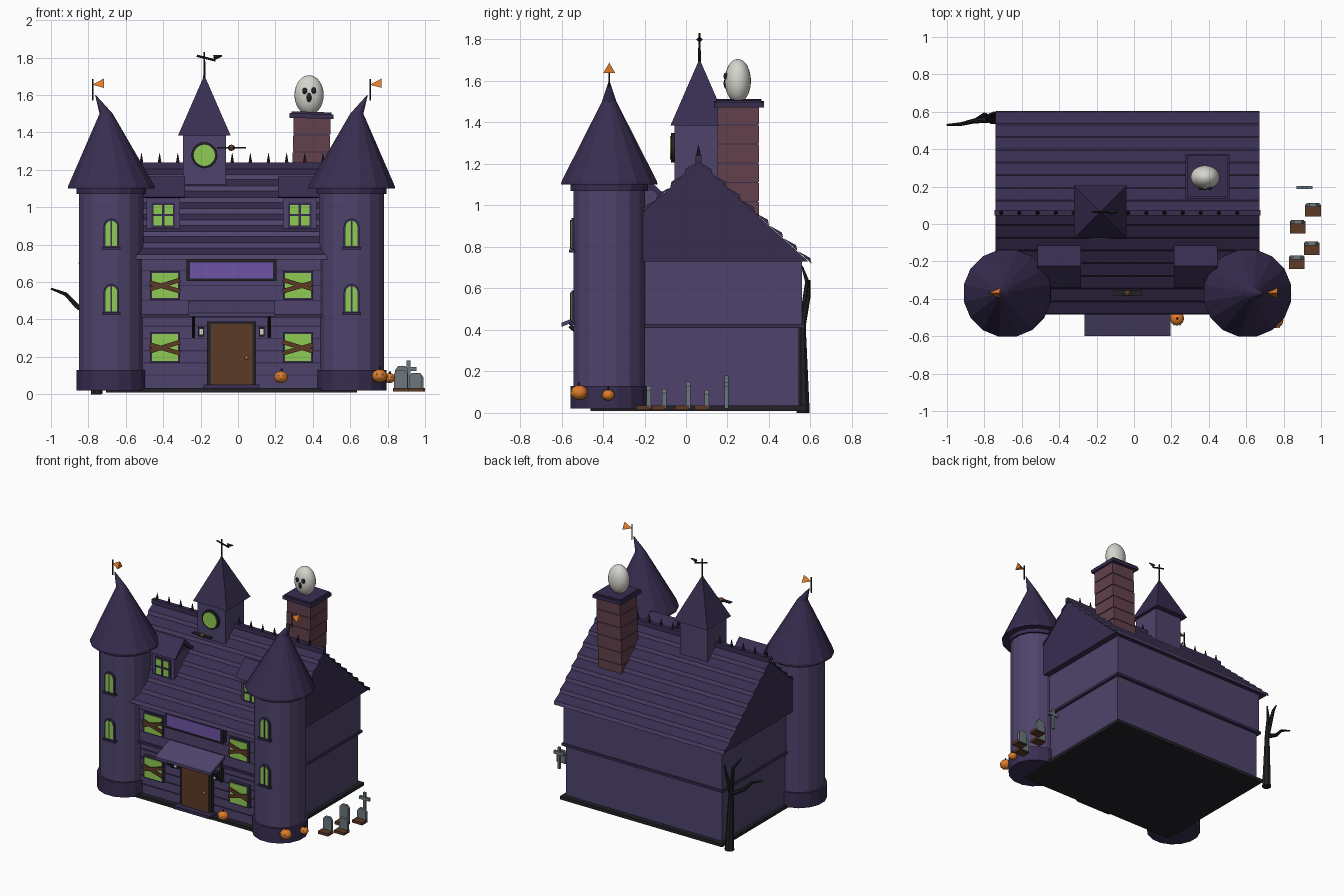
import bpy, bmesh, math
from mathutils import Vector, Matrix

if "Cube" in bpy.data.objects:
    bpy.data.objects.remove(bpy.data.objects["Cube"])

def mat(name, hexcol):
    m = bpy.data.materials.new(name)
    c = [int(hexcol[i:i + 2], 16) / 255 for i in (0, 2, 4)]
    m.diffuse_color = [((v + .055) / 1.055) ** 2.4 if v > .04 else v / 12.92 for v in c] + [1]
    m.use_nodes = True
    m.node_tree.nodes["Principled BSDF"].inputs["Base Color"].default_value = m.diffuse_color
    return m

ROOF = mat("dark purple", "382d50")
WALL = mat("wall purple", "4f446c")
BLACK = mat("near black", "222126")
GREEN = mat("glowing green", "8fcb54")
SIGN = mat("sign violet", "6d53a6")
WOOD = mat("brown wood", "5c3a26")
BRICK = mat("brick", "62414c")
ORANGE = mat("orange", "dc7a2a")
BONE = mat("bone white", "d6d4cd")
STONE = mat("grey stone", "6c777c")
CX = -0.035                      # house centre line

def finish(name, bm, *mats, smooth=False):
    bmesh.ops.recalc_face_normals(bm, faces=bm.faces)
    me = bpy.data.meshes.new(name)
    bm.to_mesh(me)
    bm.free()
    for m in mats:
        me.materials.append(m)
    ob = bpy.data.objects.new(name, me)
    bpy.context.collection.objects.link(ob)
    if smooth:
        for p in me.polygons:
            p.use_smooth = True
    return ob

def extrude(name, pts, axis, a, b, m):
    """Outline in the plane across the axis, filled from a to b."""
    place = {'x': lambda u, v, t: (t, u, v), 'y': lambda u, v, t: (u, t, v)}[axis]
    bm = bmesh.new()
    lo, hi = [[bm.verts.new(place(u, v, t)) for u, v in pts] for t in (a, b)]
    bm.faces.new(lo)
    bm.faces.new(hi)
    n = len(pts)
    for i in range(n):
        bm.faces.new((lo[i], lo[(i + 1) % n], hi[(i + 1) % n], hi[i]))
    return finish(name, bm, m)

def box(name, x0, x1, y0, y1, z0, z1, m, tilt=0):
    c = Vector(((x0 + x1) / 2, (y0 + y1) / 2, (z0 + z1) / 2))
    bm = bmesh.new()
    bmesh.ops.create_cube(bm, size=1, matrix=Matrix.Translation(c) @ Matrix.Rotation(tilt, 4, 'Y')
                          @ Matrix.Diagonal((x1 - x0, y1 - y0, z1 - z0, 1)))
    return finish(name, bm, m)

def ball(name, c, r, m, seg=16, smooth=True):
    bm = bmesh.new()
    bmesh.ops.create_uvsphere(bm, u_segments=seg, v_segments=seg * 2 // 3, radius=1,
                              matrix=Matrix.Translation(c) @ Matrix.Diagonal((*r, 1)))
    return finish(name, bm, m, smooth=smooth)

def rings(name, levels, m, n=16):
    """Upright stack of flat rings given as (x, y, z, radius)."""
    bm = bmesh.new()
    rows = [[bm.verts.new((x + r * math.cos((i + .5) * math.tau / n),
                           y + r * math.sin((i + .5) * math.tau / n), z)) for i in range(n)]
            for x, y, z, r in levels]
    for a, b in zip(rows, rows[1:]):
        for i in range(n):
            bm.faces.new((a[i], a[(i + 1) % n], b[(i + 1) % n], b[i]))
    bm.faces.new(rows[0])
    bm.faces.new(rows[-1])
    return finish(name, bm, m)

def rod(name, a, b, r0, r1, m, n=6):
    a, b = Vector(a), Vector(b)
    bm = bmesh.new()
    rot = (b - a).to_track_quat('Z', 'Y').to_matrix().to_4x4()
    bmesh.ops.create_cone(bm, cap_ends=True, segments=n, radius1=r0, radius2=r1, depth=(b - a).length,
                          matrix=Matrix.Translation((a + b) / 2) @ rot)
    return finish(name, bm, m)

# House body, plinth, ledge and front siding
box("plinth", -.705, .635, -.46, .58, .01, .035, BLACK)
box("lower_wall", -.68, .61, -.42, .545, .035, .42, WALL)
box("upper_wall", -.69, .62, -.43, .56, .42, .74, WALL)
box("ledge", -.70, .63, -.44, .57, .41, .428, ROOF)
for z in (.1, .165, .23, .295, .36):
    box("siding_line", -.52, .45, -.426, -.41, z, z + .007, ROOF)
for z in (.5, .58, .66):
    box("siding_line", -.52, .45, -.433, -.42, z, z + .004, ROOF)

# Main roof with ribbed shingle rows
extrude("roof_core", [(-.47, .73), (.59, .73), (.06, 1.21)], 'x', -.735, .665, ROOF)
ROWS = 8
for s in (-1, 1):
    top, low = Vector((.06, 1.21)), Vector((.06 + s * .545, .72))
    d = (low - top) / ROWS
    nrm = Vector((-d.y * s, d.x * s)).normalized() * .016
    for k in range(ROWS):
        a, b = top + d * k, top + d * (k + 1)
        row = extrude("shingle_row", [a, a + d * .75 + nrm, b], 'x', -.74, .67, ROOF)
        row.data.materials.append(WALL)
        row.data.polygons[3].material_index = 1     # lighter lower lip
box("ridge_cap", -.745, .675, .045, .075, 1.205, 1.24, ROOF)
for i in range(14):
    x = -.71 + i * .097
    if not -.31 < x < -.05:
        rod("ridge_spike", (x, .06, 1.23), (x, .06, 1.29), .013, .001, BLACK)

# Corner towers with bent hats, arched windows and pennants
def arch(w, z0, z1, cx):
    pts = [(cx - w, z0), (cx + w, z0)]
    return pts + [(cx + w * math.cos(t * math.pi / 8), z1 - w + w * math.sin(t * math.pi / 8))
                  for t in range(9)]

for s in (-1, 1):
    x, y = CX + s * .642, -.37
    rings("tower", [(x, y, .03, .176), (x, y, 1.1, .176)], WALL)
    rings("tower_foot", [(x, y, .02, .19), (x, y, .13, .19)], ROOF)
    rings("tower_collar", [(x, y, 1.07, .19), (x, y, 1.105, .19)], ROOF)
    rings("tower_hat", [(x, y, 1.1, .237), (x, y, 1.115, .235), (x + s * .028, y, 1.5, .036),
                        (x + s * .085, y, 1.6, .002)], ROOF)
    for z in (.43, .78):
        extrude("tower_window_frame", arch(.042, z, z + .16, x), 'y', -.552, -.53, ROOF)
        extrude("tower_window_glass", arch(.031, z + .012, z + .148, x), 'y', -.556, -.54, GREEN)
        box("tower_window_bar", x - .004, x + .004, -.559, -.55, z + .01, z + .15, ROOF)
        box("tower_window_sill", x - .05, x + .05, -.565, -.53, z - .006, z + .008, ROOF)
    px = x + s * .1
    rod("pennant_pole", (px, y, 1.57), (px, y, 1.685), .004, .004, BLACK)
    rod("pennant", (px + .06, y, 1.655), (px, y, 1.655), .033, .001, ORANGE, 3)

# Dormers
for s in (-1, 1):
    x = CX + s * .365
    box("dormer", x - .09, x + .09, -.31, -.12, .86, 1.07, WALL)
    extrude("dormer_roof", [(-.34, 1.055), (-.225, 1.165), (-.11, 1.06), (-.11, 1.03), (-.225, 1.13),
                            (-.33, 1.05)], 'x', x - .117, x + .117, ROOF)
    extrude("dormer_gable", [(-.31, 1.06), (-.225, 1.14), (-.12, 1.05)], 'x', x - .09, x + .09, ROOF)
    box("dormer_frame", x - .063, x + .063, -.318, -.3, .89, 1.025, ROOF)
    box("dormer_glass", x - .052, x + .052, -.322, -.31, .902, 1.013, GREEN)
    box("dormer_bar", x - .006, x + .006, -.327, -.315, .9, 1.015, ROOF)
    box("dormer_bar", x - .053, x + .053, -.327, -.315, .952, .964, ROOF)

# Boarded windows
for s in (-1, 1):
    x = CX + s * .355
    for z, h in ((.25, .073), (.582, .067)):
        box("window_frame", x - .08, x + .08, -.444, -.41, z - h - .01, z + h + .01, ROOF)
        box("window_glass", x - .07, x + .07, -.449, -.43, z - h, z + h, GREEN)
        for tilt, dz in ((.3, .005), (-.28, -.008)):
            box("window_board", x - .085, x + .085, -.46, -.448, z + dz - .012, z + dz + .012, WOOD, tilt * s)

# Sign, door and porch
box("sign_frame", CX - .24, CX + .24, -.465, -.42, .605, .72, BLACK)
box("sign_panel", CX - .222, CX + .222, -.471, -.45, .62, .705, SIGN)
box("door_frame", CX - .13, CX + .13, -.45, -.41, .045, .39, BLACK)
box("door", CX - .112, CX + .112, -.458, -.43, .05, .375, WOOD)
ball("door_knob", (CX + .08, -.465, .195), (.01, .01, .01), ORANGE, 8)
box("door_step", CX - .15, CX + .15, -.5, -.42, .03, .052, ROOF)
extrude("porch_roof", [(-.43, .5), (-.6, .435), (-.6, .415), (-.43, .48)], 'x', CX - .23, CX + .23, WALL)
for s in (-1, 1):
    x = CX + s * .203
    box("bracket_post", x - .009, x + .009, -.445, -.42, .3, .47, BLACK)
    rod("bracket_arm", (x, -.435, .31), (x, -.56, .42), .01, .01, BLACK)
    x = CX + s * .162
    box("lantern_case", x - .016, x + .016, -.455, -.42, .31, .36, BLACK)
    box("lantern_glass", x - .01, x + .01, -.459, -.44, .32, .35, BONE)

# Clock tower and weather vane
box("clock_tower", -.295, -.065, -.055, .165, 1.1, 1.39, WALL)
bm = bmesh.new()
bmesh.ops.create_cone(bm, cap_ends=True, segments=4, radius1=.198, radius2=.001, depth=.32,
                      matrix=Matrix.Translation((-.18, .065, 1.545)) @ Matrix.Rotation(math.pi / 4, 4, 'Z'))
finish("clock_tower_roof", bm, ROOF)
rod("clock_rim", (-.18, -.04, 1.278), (-.18, -.072, 1.278), .07, .07, BLACK, 20)
rod("clock_face", (-.18, -.06, 1.278), (-.18, -.077, 1.278), .057, .057, GREEN, 20)
rod("vane_pole", (-.18, .065, 1.68), (-.18, .065, 1.83), .007, .005, BLACK)
rod("vane_arm", (-.22, .065, 1.81), (-.12, .065, 1.785), .006, .006, BLACK)
rod("vane_arrow", (-.13, .065, 1.8), (-.085, .065, 1.81), .015, .003, BLACK, 4)

# Chimney with brick courses and a cap
for i in range(6):
    z = .93 + i * .092
    dx = i * .003
    box("chimney_course", .283 + dx, .48 + dx, .152, .352, z, z + .087, BRICK)
    box("chimney_joint", .287 + dx, .476 + dx, .156, .348, z + .085, z + .094, ROOF)
box("chimney_cap", .275, .51, .135, .375, 1.475, 1.5, ROOF, .03)
box("chimney_cap_top", .285, .5, .145, .365, 1.49, 1.51, ROOF, .03)

# Ghost head on the chimney
ball("ghost_head", (.38, .25, 1.6), (.078, .063, .106), BONE, 24)
for x, z, rx, rz in ((.357, 1.622, .014, .017), (.405, 1.624, .014, .017), (.38, 1.588, .014, .026)):
    ball("ghost_feature", (x, .193, z), (rx, .012, rz), BLACK, 10)

# Bat hovering before the roof
ball("bat_body", (CX, -.37, 1.318), (.02, .018, .017), WOOD, 8)
for s in (-1, 1):
    box("bat_wing", min(CX, CX + s * .078), max(CX, CX + s * .078), -.385, -.355, 1.315, 1.321, BLACK)

# Bare tree
def limb(pts):
    for p, q in zip(pts, pts[1:]):
        rod("tree_limb", p[:3], q[:3], p[3], q[3], BLACK, 8)
fork = (-.765, .56, .42, .018)
limb([(-.755, .565, 0, .033), fork])
limb([fork, (-.86, .55, .47, .013), (-.92, .535, .535, .01), (-1, .53, .565, .005)])
limb([fork, (-.80, .585, .63, .011), (-.85, .56, .705, .004)])
limb([fork, (-.75, .59, .56, .011), (-.735, .595, .64, .005)])

# Gravestones, dirt mounds and cross
for x, y, h in ((.87, -.18, .13), (.95, -.105, .115), (.875, .01, .15), (.957, .1, .11)):
    box("grave_dirt", x - .042, x + .042, y - .06, y + .005, .015, .035, WOOD)
    extrude("gravestone", [(x - .035, .02), (x + .035, .02), (x + .035, h - .02), (x + .02, h),
                           (x - .02, h), (x - .035, h - .02)], 'y', y - .01, y + .012, STONE)
box("cross_post", .902, .922, .186, .204, .02, .18, STONE)
box("cross_bar", .87, .955, .186, .204, .125, .147, STONE)

# Pumpkins
for x, y, z, r in ((.23, -.505, .092, .038), (.757, -.515, .098, .042), (.81, -.375, .086, .031)):
    ball("pumpkin", (x, y, z), (r, r, r * .85), ORANGE, 12)
    rod("pumpkin_stem", (x, y, z + r * .7), (x + .005, y, z + r * 1.2), .006, .004, BLACK)
    for dx, dz in ((-.4, .25), (.4, .25), (0, -.25)):
        ball("pumpkin_face", (x + dx * r, y - r * .88, z + dz * r), (r * .16, r * .1, r * .12), BONE, 6)
